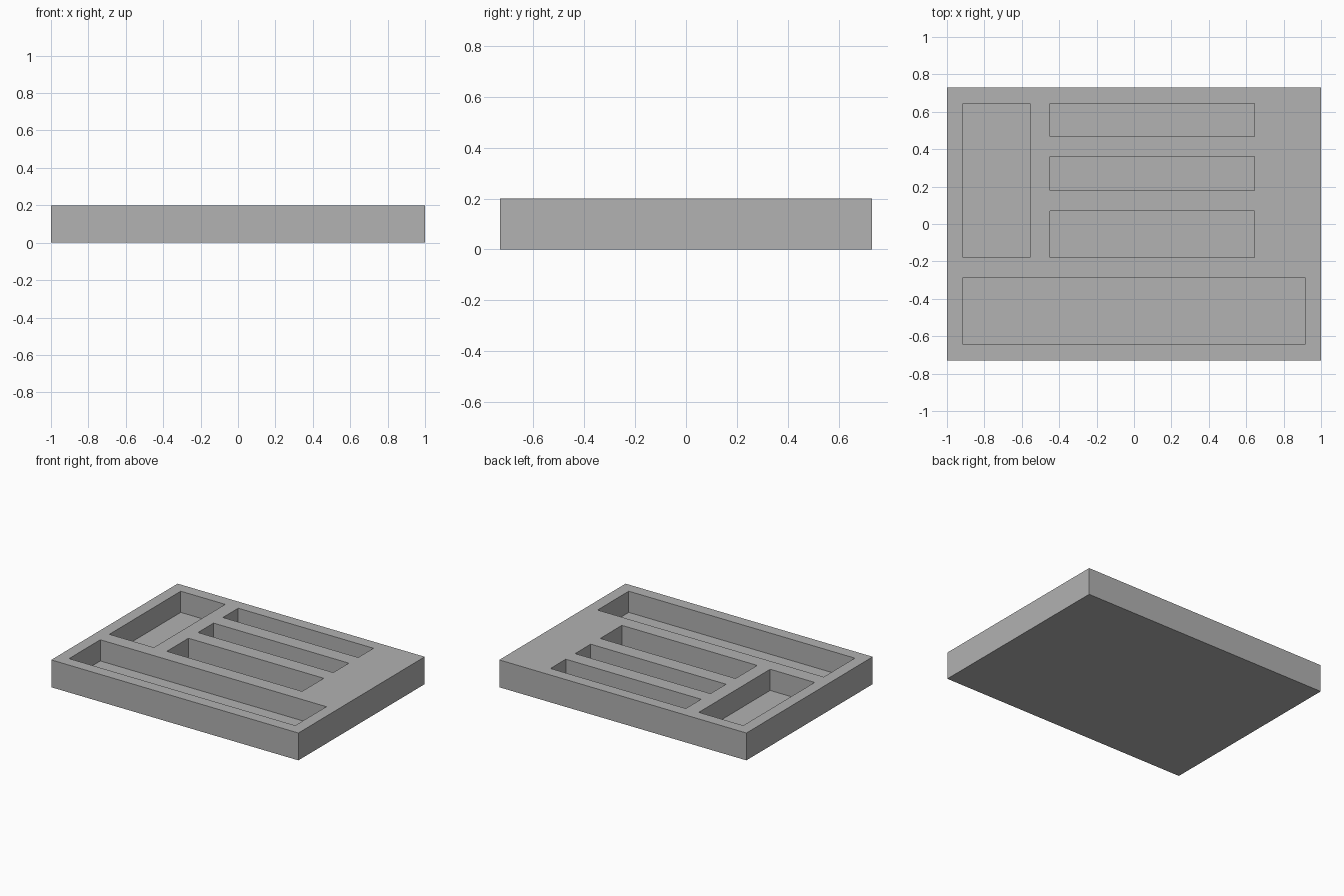
import bpy

cube = bpy.data.objects.get("Cube")
if cube:
    bpy.data.objects.remove(cube, do_unlink=True)

WIDTH, DEPTH, HEIGHT = 2.0, 1.46, 0.2
FLOOR = 0.045  # thickness left under each compartment


def make_material(name, color):
    mat = bpy.data.materials.new(name)
    mat.use_nodes = True
    mat.diffuse_color = color
    for node in mat.node_tree.nodes:
        if node.type == 'BSDF_PRINCIPLED':
            node.inputs["Base Color"].default_value = color
    return mat


def make_box(name, x0, x1, y0, y1, z0, z1, mat):
    bpy.ops.mesh.primitive_cube_add(
        size=1, location=((x0 + x1) / 2, (y0 + y1) / 2, (z0 + z1) / 2))
    obj = bpy.context.object
    obj.name = name
    obj.scale = (x1 - x0, y1 - y0, z1 - z0)
    bpy.ops.object.transform_apply(location=False, rotation=False, scale=True)
    obj.data.materials.append(mat)
    return obj


grey = make_material("mid grey", (0.445, 0.445, 0.445, 1))

# Solid tray block
tray = make_box("organizer_tray", -WIDTH / 2, WIDTH / 2, -DEPTH / 2, DEPTH / 2,
                0, HEIGHT, grey)

# Compartments: x range, y range
compartments = {
    "side_compartment": (-0.915, -0.555, -0.18, 0.645),
    "back_slot": (-0.45, 0.645, 0.468, 0.645),
    "middle_slot": (-0.45, 0.645, 0.18, 0.36),
    "wide_slot": (-0.45, 0.645, -0.18, 0.07),
    "front_compartment": (-0.915, 0.915, -0.645, -0.285),
}

# Cut each compartment out of the block, then drop the cutters
for name, bounds in compartments.items():
    cutter = make_box(name + "_cutter", *bounds, FLOOR, HEIGHT + 0.1, grey)
    cutter.hide_render = True
    cut = tray.modifiers.new(name, 'BOOLEAN')
    cut.operation = 'DIFFERENCE'
    cut.solver = 'EXACT'
    cut.object = cutter
    bpy.context.view_layer.objects.active = tray
    bpy.ops.object.modifier_apply(modifier=cut.name)
    bpy.data.objects.remove(cutter, do_unlink=True)
